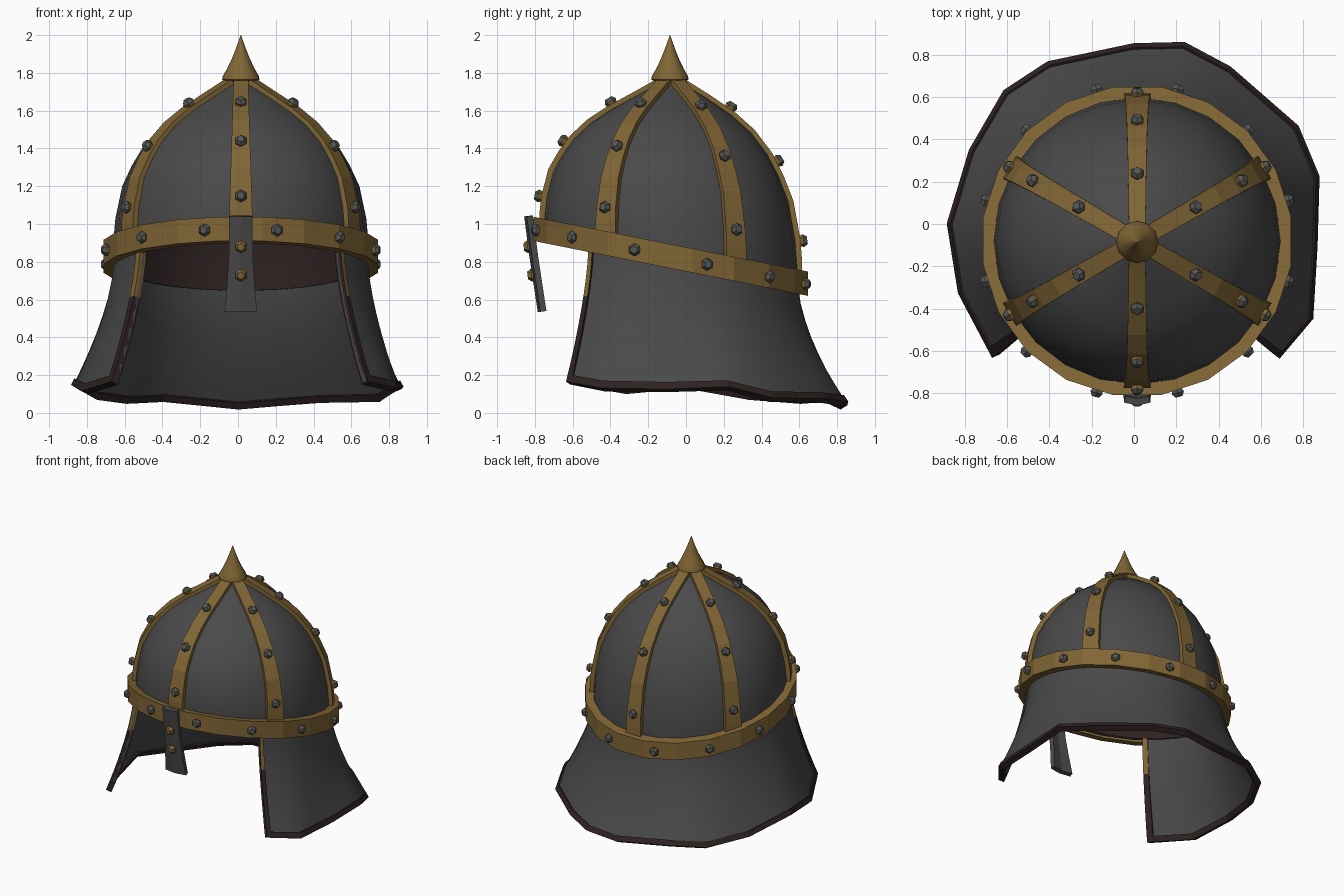
import bpy, bmesh, math
from mathutils import Vector, Matrix

if "Cube" in bpy.data.objects:
    bpy.data.objects.remove(bpy.data.objects["Cube"])

CX, CY = 0.015, -0.08          # axis of the bowl
TILT = 0.2                     # the brow line drops towards the back


def material(name, rgb):
    m = bpy.data.materials.new(name)
    m.diffuse_color = (*rgb, 1)
    m.use_nodes = True
    m.node_tree.nodes["Principled BSDF"].inputs["Base Color"].default_value = m.diffuse_color
    return m


STEEL = material("dark_steel", (0.068, 0.068, 0.068))
BRASS = material("aged_brass", (0.22, 0.133, 0.036))
LEATHER = material("dark_leather", (0.028, 0.016, 0.016))
RIVET = material("rivet_grey", (0.09, 0.095, 0.095))


def finish(obj, thickness=0, offset=-1, mat_offset=0, rim_offset=0, smooth=None):
    bpy.ops.object.select_all(action='DESELECT')
    bpy.context.view_layer.objects.active = obj
    obj.select_set(True)
    if thickness:
        mod = obj.modifiers.new("thickness", 'SOLIDIFY')
        mod.thickness, mod.offset = thickness, offset
        mod.material_offset, mod.material_offset_rim = mat_offset, rim_offset
        bpy.ops.object.modifier_apply(modifier=mod.name)
    if smooth:
        bpy.ops.object.shade_smooth_by_angle(angle=math.radians(smooth))
    return obj


def grid(name, rows, mats, ring=False, wrap=False):
    """Quad surface through rows of points; ring closes columns, wrap closes rows."""
    n, m = len(rows), len(rows[0])
    faces = []
    for i in range(n if wrap else n - 1):
        for j in range(m if ring else m - 1):
            k, l = (i + 1) % n, (j + 1) % m
            faces.append((i * m + j, i * m + l, k * m + l, k * m + j))
    me = bpy.data.meshes.new(name)
    me.from_pydata([tuple(p) for r in rows for p in r], [], faces)
    for mt in mats:
        me.materials.append(mt)
    obj = bpy.data.objects.new(name, me)
    bpy.context.collection.objects.link(obj)
    return obj


def at(r, ang, z):
    """Point on the tilted bowl; the tilt fades out towards the crown."""
    dy = r * math.sin(ang)
    fade = min(1.0, max(0.0, (1.78 - z) / 0.89))
    return Vector((CX + r * math.cos(ang), CY + dy, z - TILT * fade * dy))


# bowl profile: radius, height
PROFILE = [(0.672, 0.78), (0.676, 0.90), (0.664, 1.03), (0.628, 1.20), (0.577, 1.31),
           (0.517, 1.41), (0.428, 1.51), (0.325, 1.59), (0.195, 1.67), (0.06, 1.75)]


def radius(z):
    for (r0, z0), (r1, z1) in zip(PROFILE, PROFILE[1:]):
        if z <= z1:
            return r0 + (r1 - r0) * (z - z0) / (z1 - z0)
    return PROFILE[-1][0]


def lean(z):
    """Unit normal of the profile in the radius/height plane."""
    lo, hi = max(z - 0.03, 0.78), min(z + 0.03, 1.75)
    return Vector((1, -(radius(hi) - radius(lo)) / (hi - lo))).normalized()


def turn(n, start=0.0):
    return [start + 2 * math.pi * i / n for i in range(n)]


# bowl with leather lining
bowl = grid("bowl", [[at(r, a, z) for a in turn(24)] for r, z in PROFILE],
            [STEEL, LEATHER], ring=True)
finish(bowl, 0.025, mat_offset=1, smooth=40)

# brow band
section = [(0.672, 0.765), (0.736, 0.765), (0.736, 0.893), (0.672, 0.893)]
grid("brow_band", [[at(r, a, z) for a in turn(20, math.pi / 20)] for r, z in section],
     [BRASS], ring=True, wrap=True)

# six straps running up to the crown
STRAPS = [math.radians(30 + 60 * i) for i in range(6)]
for i, a in enumerate(STRAPS):
    side = Vector((-math.sin(a), math.cos(a), 0))
    rows = []
    for z in (0.85, 0.94, 1.03, 1.2, 1.31, 1.41, 1.51, 1.59, 1.67, 1.75):
        n = lean(z)
        half = 0.063 - 0.024 * (z - 0.85) / 0.9
        c = at(radius(z) + 0.022 * n.x, a, z) + Vector((0, 0, 0.022 * n.y))
        rows.append([c - side * half, c, c + side * half])
    finish(grid(f"strap_{i + 1}", rows, [BRASS]), 0.04)

# crown spike
spike = [(0.06, 1.745), (0.099, 1.765), (0.096, 1.782), (0.074, 1.82), (0.05, 1.87),
         (0.026, 1.93), (0.001, 2.0)]
finish(grid("crown_spike", [[(CX + r * math.cos(a), CY - 0.005 + r * math.sin(a), z)
                             for a in turn(12)] for r, z in spike], [BRASS], ring=True), smooth=40)

# nose guard, slightly ridged along its middle
rows = []
for z, half, y in ((0.535, 0.086, -0.785), (0.68, 0.073, -0.807),
                   (0.82, 0.064, -0.828), (1.04, 0.062, -0.857)):
    rows.append([(CX - half, y + 0.014, z), (CX, y, z), (CX + half, y + 0.014, z)])
finish(grid("nose_guard", rows, [STEEL]), 0.033)

# neck guard: lower outline from the right front corner round the back
OUTLINE = [(0.67, -0.622, 0.165), (0.825, -0.44, 0.13), (0.845, -0.1, 0.125), (0.855, 0.22, 0.135),
           (0.76, 0.45, 0.075), (0.445, 0.725, 0.07), (0.235, 0.838, 0.055), (0, 0.832, 0.035),
           (-0.4, 0.748, 0.075), (-0.6, 0.617, 0.065), (-0.76, 0.34, 0.085), (-0.862, 0, 0.145),
           (-0.81, -0.32, 0.115), (-0.65, -0.622, 0.165)]
LAST = len(OUTLINE) - 1


def flare(a, t):
    """Neck guard surface: a runs along the outline, t from band (0) to rim (1)."""
    i = min(int(a), LAST - 1)
    p = Vector(OUTLINE[i]).lerp(Vector(OUTLINE[i + 1]), a - i)
    ang = math.atan2(p.y - CY, p.x - CX)
    big = math.hypot(p.y - CY, p.x - CX)
    top = at(0.664, ang, 0.80)
    r = 0.664 + (big - 0.664) * t ** 1.5
    return Vector((CX + r * math.cos(ang), CY + r * math.sin(ang), top.z + (p.z - top.z) * t))


skirt = grid("neck_guard", [[flare(j / 2, 1 - i / 7) for j in range(2 * LAST + 1)]
                            for i in range(8)], [STEEL])
finish(skirt, 0.02, offset=0, smooth=45)

# edging along both cheek edges and the lower rim, brass near the band
ups = [i / 8 for i in range(8)]
DA, DT = 0.14, 0.045
outer = [flare(0, t) for t in ups] + [flare(a, 1.01) for a in range(LAST + 1)] \
    + [flare(LAST, t) for t in reversed(ups)]
inner = [flare(DA, t) for t in ups] \
    + [flare(min(max(a, DA), LAST - DA), 1 - DT) for a in range(LAST + 1)] \
    + [flare(LAST - DA, t) for t in reversed(ups)]
# right: brass outside, leather rim and inside; left: brass outside and rim
edging = grid("edging", [outer, inner], [BRASS, LEATHER, LEATHER, BRASS, BRASS])
for f in edging.data.polygons:
    f.material_index = 1 if f.center.z < 0.63 else (0 if f.center.x > 0 else 3)
finish(edging, 0.042, offset=0, mat_offset=1, rim_offset=1)


# rivets: six-sided domed heads
def rivets(name, spots, mats, grey_top=False):
    bm = bmesh.new()
    for pos, normal in spots:
        rot = normal.to_track_quat('Z', 'Y').to_matrix().to_4x4()
        for r1, r2, depth, shift in ((0.026, 0.034, 0.024, -0.008), (0.034, 0.02, 0.02, 0.014)):
            made = bmesh.ops.create_cone(bm, cap_ends=True, segments=6, radius1=r1, radius2=r2,
                                         depth=depth,
                                         matrix=Matrix.Translation(pos + normal * shift) @ rot)
            for f in {f for v in made['verts'] for f in v.link_faces}:
                f.normal_update()
                grey = f.normal.dot(normal) > 0.4 or (grey_top and f.normal.z > 0.3)
                f.material_index = len(mats) - 1 if grey else 0
    me = bpy.data.meshes.new(name)
    bm.to_mesh(me)
    bm.free()
    for m in mats:
        me.materials.append(m)
    bpy.context.collection.objects.link(bpy.data.objects.new(name, me))


spots = []
for a in STRAPS:
    for z in (1.025, 1.37, 1.605):
        n = lean(z)
        pos = at(radius(z) + 0.034 * n.x, a, z) + Vector((0, 0, 0.034 * n.y))
        spots.append((pos, Vector((n.x * math.cos(a), n.x * math.sin(a), n.y))))
rivets("strap_rivets", spots, [BRASS, RIVET])

rivets("band_rivets", [(at(0.738, a, 0.825), Vector((math.cos(a), math.sin(a), 0)))
                       for a in turn(12, math.pi / 12)], [BRASS, RIVET], grey_top=True)

rivets("nose_rivets", [(Vector((CX, y, z)), Vector((0, -1, -0.12)).normalized())
                       for y, z in ((-0.835, 0.88), (-0.815, 0.73))], [BRASS])
